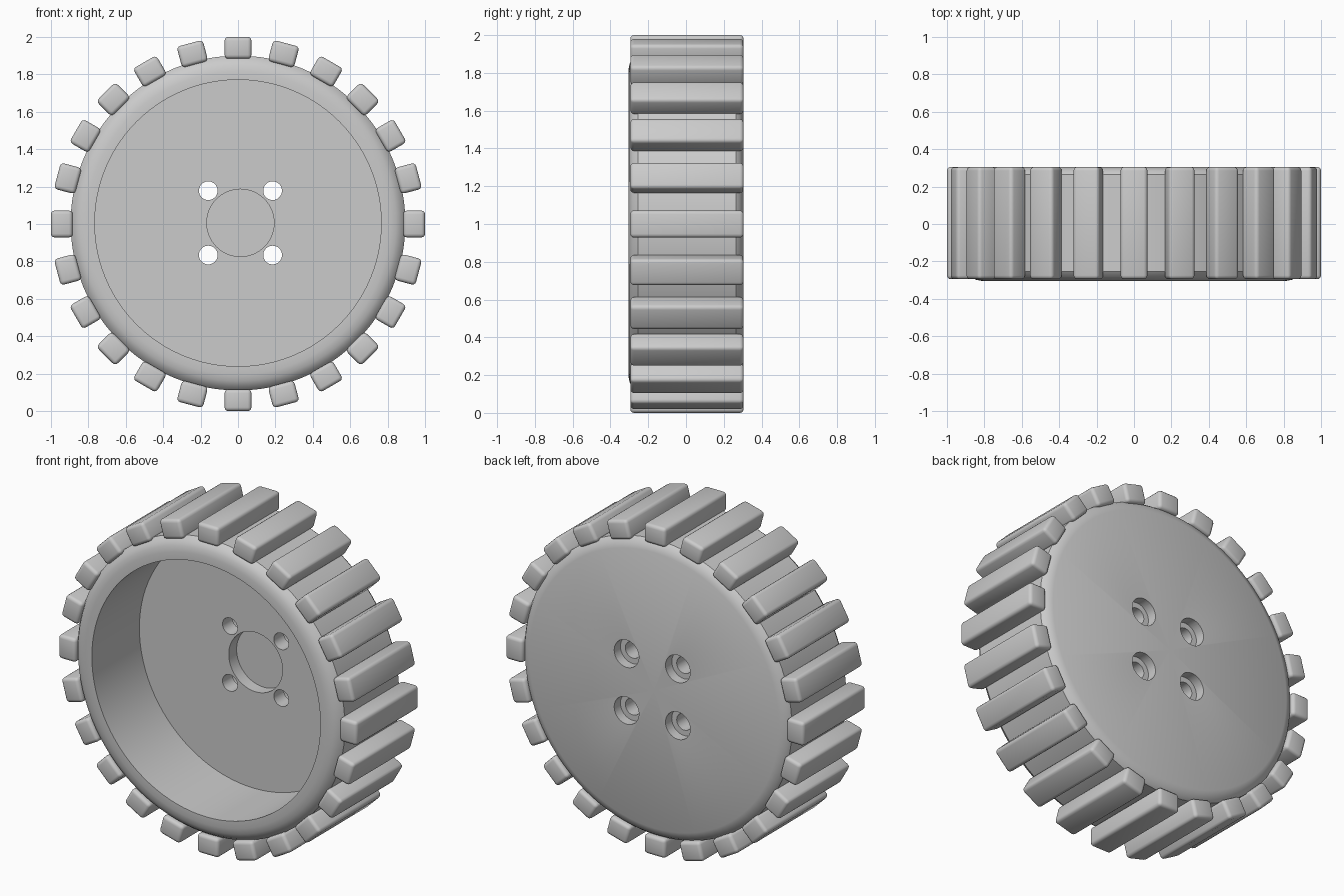
import bpy, bmesh, math
from mathutils import Matrix, Vector

if "Cube" in bpy.data.objects:
    bpy.data.objects.remove(bpy.data.objects["Cube"], do_unlink=True)

CENTRE_Z = 1.0
HUB_X = 0.013
TREADS = 24

grey = bpy.data.materials.new("plain grey")
grey.use_nodes = True
grey.diffuse_color = (0.6, 0.6, 0.6, 1)
grey.node_tree.nodes["Principled BSDF"].inputs["Base Color"].default_value = (0.6, 0.6, 0.6, 1)


def finish(name, bm, location):
    """Turn a bmesh into a grey object."""
    bmesh.ops.recalc_face_normals(bm, faces=bm.faces)
    mesh = bpy.data.meshes.new(name)
    bm.to_mesh(mesh)
    bm.free()
    mesh.materials.append(grey)
    obj = bpy.data.objects.new(name, mesh)
    obj.location = location
    bpy.context.collection.objects.link(obj)
    return obj


def lathe(name, profile, steps, location):
    """Spin a (radius, y) profile around the y axis."""
    bm = bmesh.new()
    verts = [bm.verts.new((r, y, 0)) for r, y in profile]
    edges = [bm.edges.new(pair) for pair in zip(verts, verts[1:])]
    bmesh.ops.spin(bm, geom=verts + edges, cent=(0, 0, 0), axis=(0, 1, 0),
                   angle=math.tau, steps=steps, use_merge=True)
    bmesh.ops.remove_doubles(bm, verts=bm.verts, dist=0.0001)
    return finish(name, bm, location)


def activate(obj):
    bpy.ops.object.select_all(action='DESELECT')
    obj.select_set(True)
    bpy.context.view_layer.objects.active = obj


def smooth(obj, degrees):
    activate(obj)
    bpy.ops.object.shade_smooth_by_angle(angle=math.radians(degrees))


def cut(obj, cutter):
    activate(obj)
    mod = obj.modifiers.new("cut", 'BOOLEAN')
    mod.operation = 'DIFFERENCE'
    mod.solver = 'EXACT'
    mod.object = cutter
    bpy.ops.object.modifier_apply(modifier=mod.name)
    bpy.data.objects.remove(cutter, do_unlink=True)


# Wheel body: deep open front, closed back, softened rims
body = lathe("wheel_body", [
    (0, 0.15), (0.766, 0.15), (0.766, -0.305), (0.81, -0.305), (0.845, -0.298),
    (0.875, -0.282), (0.895, -0.255), (0.895, 0.265), (0.88, 0.285),
    (0.835, 0.305), (0, 0.305)], 96, (0, 0, CENTRE_Z + 0.005))

# Round hub pocket in the floor of the dish
hub_centre = Vector((HUB_X, 0, CENTRE_Z + 0.006))
cut(body, lathe("hub_cutter", [(0, 0), (0.18, 0), (0.18, 0.225), (0, 0.225)], 64, hub_centre))

# Four bolt holes, counterbored from the back
for sx in (-1, 1):
    for sz in (-1, 1):
        place = hub_centre + Vector((sx * 0.172, 0, sz * 0.172))
        cut(body, lathe("bolt_cutter", [
            (0, 0), (0.05, 0), (0.05, 0.245), (0.083, 0.245), (0.083, 0.4), (0, 0.4)],
            32, place))
smooth(body, 35)

# Tread bars around the rim, one rounded block repeated
for i in range(TREADS):
    bm = bmesh.new()
    bmesh.ops.create_cube(bm, size=1, matrix=Matrix.Translation((0, 0.005, 0.942))
                          @ Matrix.Diagonal((0.144, 0.6, 0.116, 1)))
    bmesh.ops.bevel(bm, geom=bm.edges[:], offset=0.02, segments=3, profile=0.5,
                    affect='EDGES', clamp_overlap=True)
    bmesh.ops.rotate(bm, verts=bm.verts, cent=(0, 0, 0),
                     matrix=Matrix.Rotation(math.tau * i / TREADS, 3, 'Y'))
    smooth(finish(f"tread_bar_{i + 1}", bm, (0, 0, CENTRE_Z)), 40)
